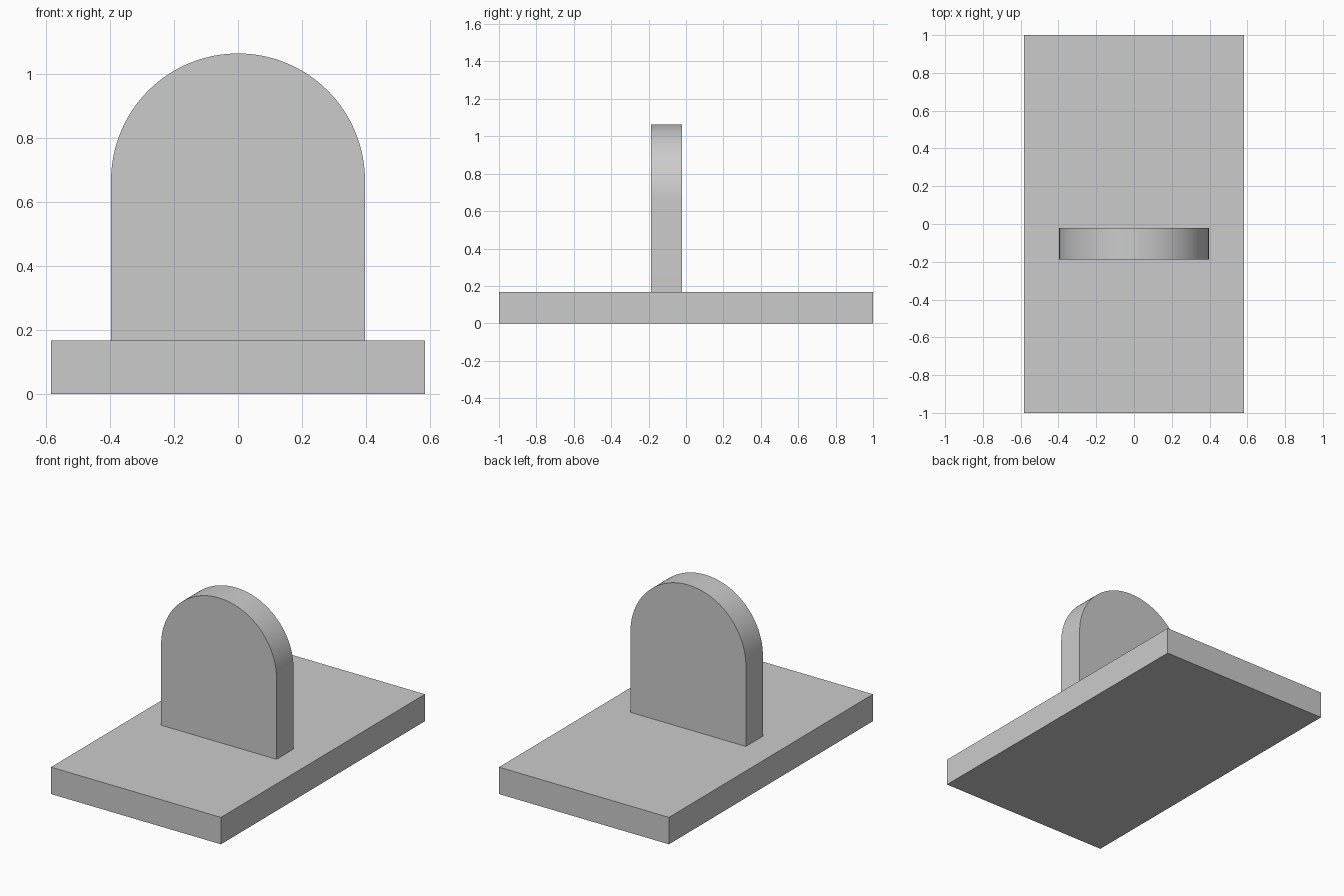
import bpy
import bmesh
from math import cos, sin, pi, radians

cube = bpy.data.objects.get("Cube")
if cube:
    bpy.data.objects.remove(cube, do_unlink=True)

# Plain grey material
GREY = (0.6, 0.6, 0.6, 1)
grey = bpy.data.materials.new("light grey")
grey.use_nodes = True
grey.diffuse_color = GREY
grey.node_tree.nodes["Principled BSDF"].inputs["Base Color"].default_value = GREY

BASE_TOP = 0.167


def extrude_profile(name, profile, y_front, y_back):
    """Make a solid from an x-z outline swept along y."""
    bm = bmesh.new()
    face = bm.faces.new([bm.verts.new((x, y_front, z)) for x, z in profile])
    swept = bmesh.ops.extrude_face_region(bm, geom=[face])["geom"]
    moved = [v for v in swept if isinstance(v, bmesh.types.BMVert)]
    bmesh.ops.translate(bm, verts=moved, vec=(0, y_back - y_front, 0))
    bmesh.ops.recalc_face_normals(bm, faces=bm.faces)
    mesh = bpy.data.meshes.new(name)
    bm.to_mesh(mesh)
    bm.free()
    mesh.materials.append(grey)
    obj = bpy.data.objects.new(name, mesh)
    bpy.context.collection.objects.link(obj)
    return obj


# Flat rectangular base
w = 0.583
extrude_profile("base_plate", [(-w, 0), (w, 0), (w, BASE_TOP), (-w, BASE_TOP)], -1, 1)

# Upright plate with a semicircular top
r, centre_z, steps = 0.396, 0.667, 64
arch = [(r * cos(pi * i / steps), centre_z + r * sin(pi * i / steps))
        for i in range(steps + 1)]
upright = extrude_profile("upright_plate", [(-r, BASE_TOP), (r, BASE_TOP)] + arch,
                          -0.188, -0.021)

# Smooth the rounded rim, keep the edges sharp
bpy.ops.object.select_all(action="DESELECT")
upright.select_set(True)
bpy.context.view_layer.objects.active = upright
bpy.ops.object.shade_smooth_by_angle(angle=radians(30))
